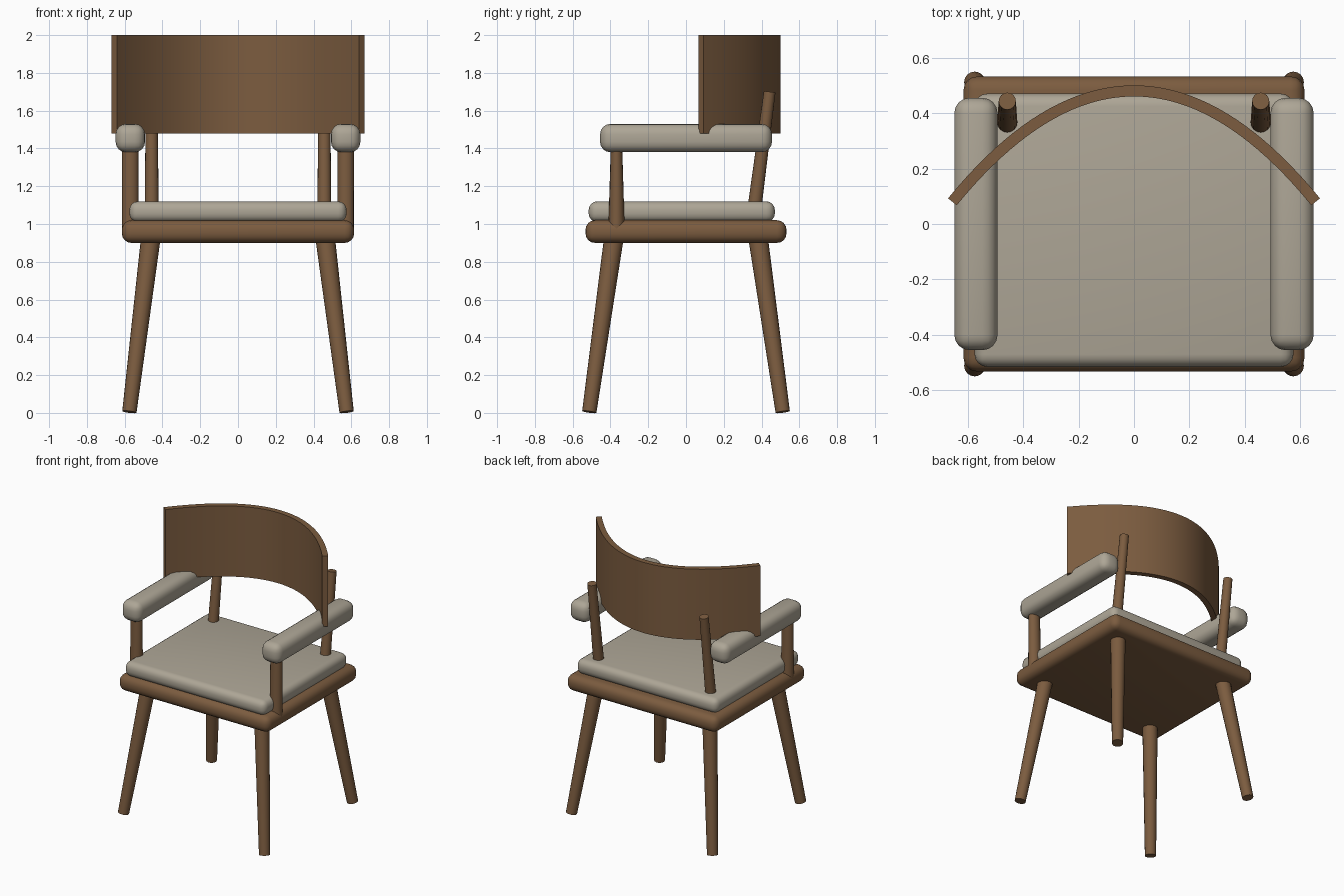
import bpy
import bmesh
import math
from mathutils import Vector

cube = bpy.data.objects.get("Cube")
if cube:
    bpy.data.objects.remove(cube, do_unlink=True)


def make_material(name, colour):
    mat = bpy.data.materials.new(name)
    mat.use_nodes = True
    mat.diffuse_color = (*colour, 1)
    mat.node_tree.nodes["Principled BSDF"].inputs["Base Color"].default_value = (*colour, 1)
    return mat


wood = make_material("brown wood", (0.20, 0.107, 0.05))
fabric = make_material("beige fabric", (0.42, 0.38, 0.305))


def finish(bm, name, mat, angle=40):
    bmesh.ops.recalc_face_normals(bm, faces=bm.faces)
    mesh = bpy.data.meshes.new(name)
    bm.to_mesh(mesh)
    bm.free()
    mesh.materials.append(mat)
    obj = bpy.data.objects.new(name, mesh)
    bpy.context.collection.objects.link(obj)
    bpy.ops.object.select_all(action="DESELECT")
    obj.select_set(True)
    bpy.context.view_layer.objects.active = obj
    bpy.ops.object.shade_smooth_by_angle(angle=math.radians(angle))
    return obj


def rounded_box(name, low, high, radius, mat):
    """Box between two corners with rounded edges."""
    low, high = Vector(low), Vector(high)
    bm = bmesh.new()
    bmesh.ops.create_cube(bm, size=1)
    bmesh.ops.scale(bm, vec=high - low, verts=bm.verts)
    bmesh.ops.translate(bm, vec=(low + high) / 2, verts=bm.verts)
    bmesh.ops.bevel(bm, geom=bm.edges[:], offset=radius, segments=4,
                    profile=0.5, affect="EDGES")
    return finish(bm, name, mat)


def rod(name, start, end, r_start, r_end, flatten=1.0):
    """Tapered round rod; flatten narrows the far end along y."""
    start, end = Vector(start), Vector(end)
    axis = end - start
    bm = bmesh.new()
    bmesh.ops.create_cone(bm, cap_ends=True, segments=16, radius1=r_start,
                          radius2=r_end, depth=axis.length)
    for v in bm.verts:
        if v.co.z > 0:
            v.co.y *= flatten
    turn = Vector((0, 0, 1)).rotation_difference(axis)
    bmesh.ops.rotate(bm, matrix=turn.to_matrix(), verts=bm.verts)
    bmesh.ops.translate(bm, vec=(start + end) / 2, verts=bm.verts)
    return finish(bm, name, wood)


# Seat
rounded_box("seat_frame", (-0.615, -0.532, 0.90), (0.615, 0.532, 1.02), 0.05, wood)
rounded_box("seat_cushion", (-0.575, -0.515, 1.01), (0.575, 0.47, 1.12), 0.045, fabric)

for side, s in (("left", 1), ("right", -1)):
    # Splayed legs
    for end, f in (("front", -1), ("back", 1)):
        rod(f"{end}_leg_{side}", (s * 0.575, f * 0.512, 0.005),
            (s * 0.46, f * 0.38, 0.94), 0.038, 0.052)
    # Arm and its supports
    rounded_box(f"armrest_{side}", (s * 0.57 - 0.078, -0.455, 1.38),
                (s * 0.57 + 0.078, 0.455, 1.53), 0.055, fabric)
    rod(f"arm_post_{side}", (s * 0.57, -0.368, 0.95), (s * 0.57, -0.368, 1.42),
        0.044, 0.044, 0.68)
    rod(f"back_post_{side}", (s * 0.457, 0.345, 0.95), (s * 0.457, 0.443, 1.70),
        0.038, 0.031)

# Curved backrest panel, swept along a parabola
HALF_WIDTH, DEPTH, HALF_THICK, STEPS = 0.655, 0.40, 0.02, 40
curve = DEPTH / HALF_WIDTH ** 2
bm = bmesh.new()
rings = []
for i in range(STEPS + 1):
    x = HALF_WIDTH * (2 * i / STEPS - 1)
    centre = Vector((x, 0.48 - curve * x * x, 0))
    normal = Vector((2 * curve * x, 1, 0)).normalized() * HALF_THICK
    rings.append([bm.verts.new(centre + normal * k + Vector((0, 0, z)))
                  for k, z in ((-1, 1.48), (1, 1.48), (1, 2.0), (-1, 2.0))])
for a, b in zip(rings, rings[1:]):
    for j in range(4):
        k = (j + 1) % 4
        bm.faces.new((a[j], a[k], b[k], b[j]))
bm.faces.new(rings[0])
bm.faces.new(rings[-1])
finish(bm, "backrest", wood)
